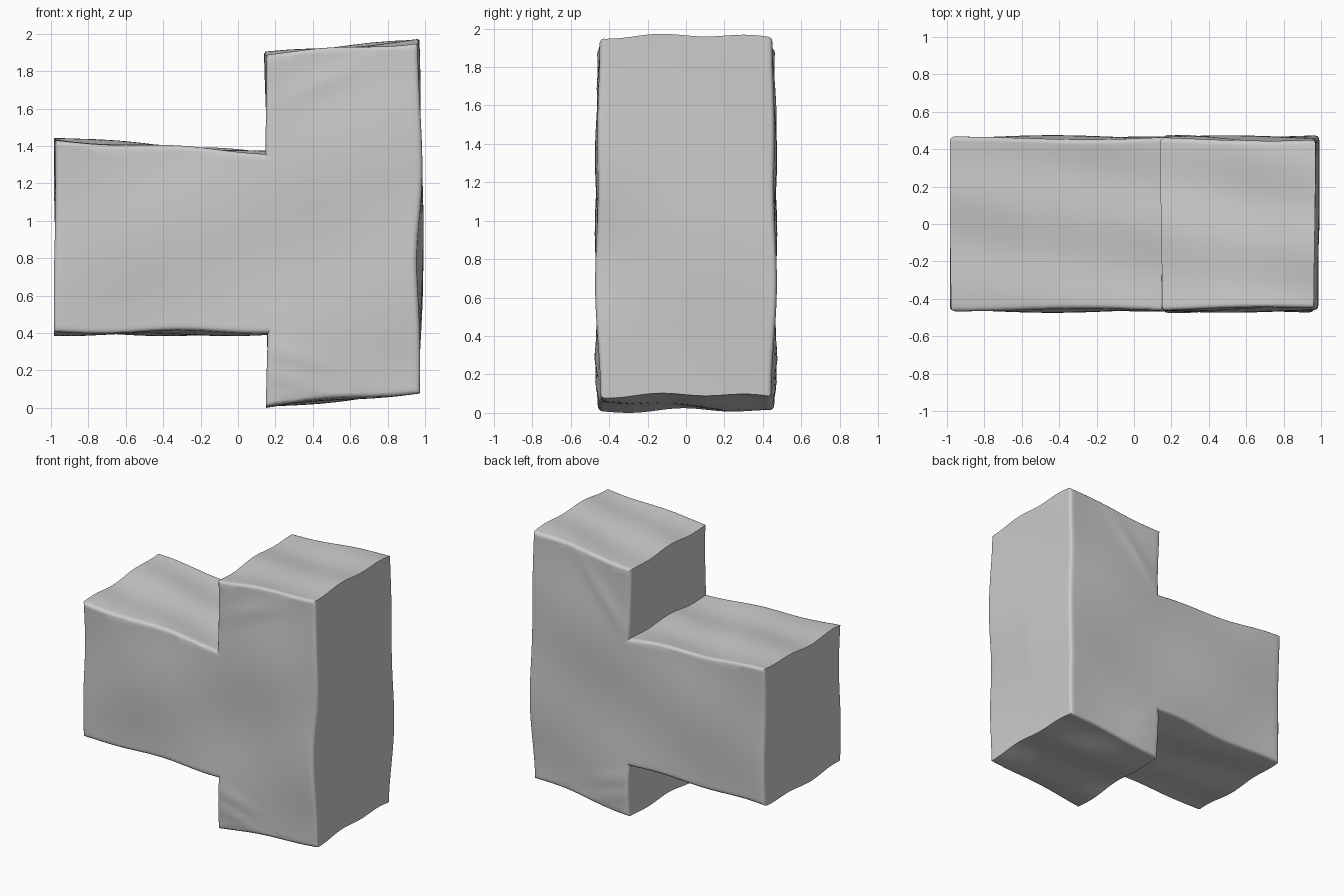
import bpy
import bmesh
from math import sin, cos, exp
from mathutils import Vector

cube = bpy.data.objects.get("Cube")
if cube:
    bpy.data.objects.remove(cube, do_unlink=True)

# One plain grey for the whole block
grey = bpy.data.materials.new("stone_grey")
grey.use_nodes = True
colour = (0.6, 0.6, 0.6, 1)
grey.diffuse_color = colour
grey.node_tree.nodes["Principled BSDF"].inputs["Base Color"].default_value = colour

DEPTH = 0.455

# Sideways T outline: arm on the right, upright slab on the left
outline = [(-0.98, 0.4), (0.155, 0.4), (0.155, 0.01), (0.965, 0.09),
           (0.965, 1.96), (0.145, 1.89), (0.15, 1.36), (-0.98, 1.435)]

bm = bmesh.new()
front = bm.faces.new([bm.verts.new((x, -DEPTH, z)) for x, z in outline])
moved = bmesh.ops.extrude_face_region(bm, geom=[front], use_keep_orig=True)
new_verts = [g for g in moved["geom"] if isinstance(g, bmesh.types.BMVert)]
bmesh.ops.translate(bm, vec=(0, 2 * DEPTH, 0), verts=new_verts)
bmesh.ops.recalc_face_normals(bm, faces=bm.faces)

# Round the rims of the front and back, leaving the profile corners crisp
rims = [e for e in bm.edges if abs(e.verts[0].co.y - e.verts[1].co.y) < 0.01]
bmesh.ops.bevel(bm, geom=rims, offset=0.022, segments=3, profile=0.5,
                affect='EDGES', clamp_overlap=True)

# Slice into a fine grid so that the surface can undulate
STEP = 0.04
for axis, low, high in ((0, -1, 1), (1, -DEPTH, DEPTH), (2, 0, 2)):
    normal = Vector((0, 0, 0))
    normal[axis] = 1
    for i in range(1, int((high - low) / STEP) + 1):
        bmesh.ops.bisect_plane(bm, geom=bm.verts[:] + bm.edges[:] + bm.faces[:],
                               dist=1e-5, plane_co=normal * (low + i * STEP),
                               plane_no=normal)


def fold(x, z, cx, cz, slope, length, width):
    """A soft ridge through (cx, cz) that fades along its length."""
    across = z - cz - slope * (x - cx)
    return exp(-(across / width) ** 2 - ((x - cx) / length) ** 2)


# Gentle waves, bowed ends and cloth-like folds beside the inner corners
for v in bm.verts:
    x, y, z = v.co
    side = y / DEPTH
    end = max(0, (x - 0.5) / 0.465)
    bow = 0.022 * sin(3.14 * min(1, z / 1.96)) * end
    dip = 0.03 * exp(-((z - 0.85) / 0.3) ** 2) * end * max(0, -side)
    dx = bow - dip + 0.007 * sin(5 * z + 3 * y) * cos(4 * x)
    dz = 0.008 * sin(8 * x + 5 * y) + 0.008 * cos(13 * y + 2 * x)
    # The far end of the arm lifts slightly at the back
    dz += 0.012 * max(0, -x) * side * (z > 0.9)
    dy = side * 0.006 * (sin(5 * x + 4 * z) + sin(7 * z - 3 * x))
    dy += side * 0.008 * sin(3.14 * z / 2)
    if x > 0.14:
        if side < 0:
            ridges = fold(x, z, 0.45, 1.73, 0.4, 0.22, 0.05)
        else:
            ridges = fold(x, z, 0.36, 1.62, 1.1, 0.2, 0.06)
        ridges += fold(x, z, 0.3, 0.27, -0.35, 0.16, 0.04)
        ridges += fold(x, z, 0.3, 0.14, -0.35, 0.14, 0.03)
        dy += side * 0.009 * ridges
    v.co += Vector((dx, dy, dz))

# Rest on the ground
lowest = min(v.co.z for v in bm.verts)
bmesh.ops.translate(bm, vec=(0, 0, -lowest), verts=bm.verts)

mesh = bpy.data.meshes.new("t_block")
bm.to_mesh(mesh)
bm.free()
mesh.materials.append(grey)
block = bpy.data.objects.new("t_block", mesh)
bpy.context.collection.objects.link(block)

bpy.ops.object.select_all(action='DESELECT')
block.select_set(True)
bpy.context.view_layer.objects.active = block
bpy.ops.object.shade_smooth_by_angle(angle=0.7)
